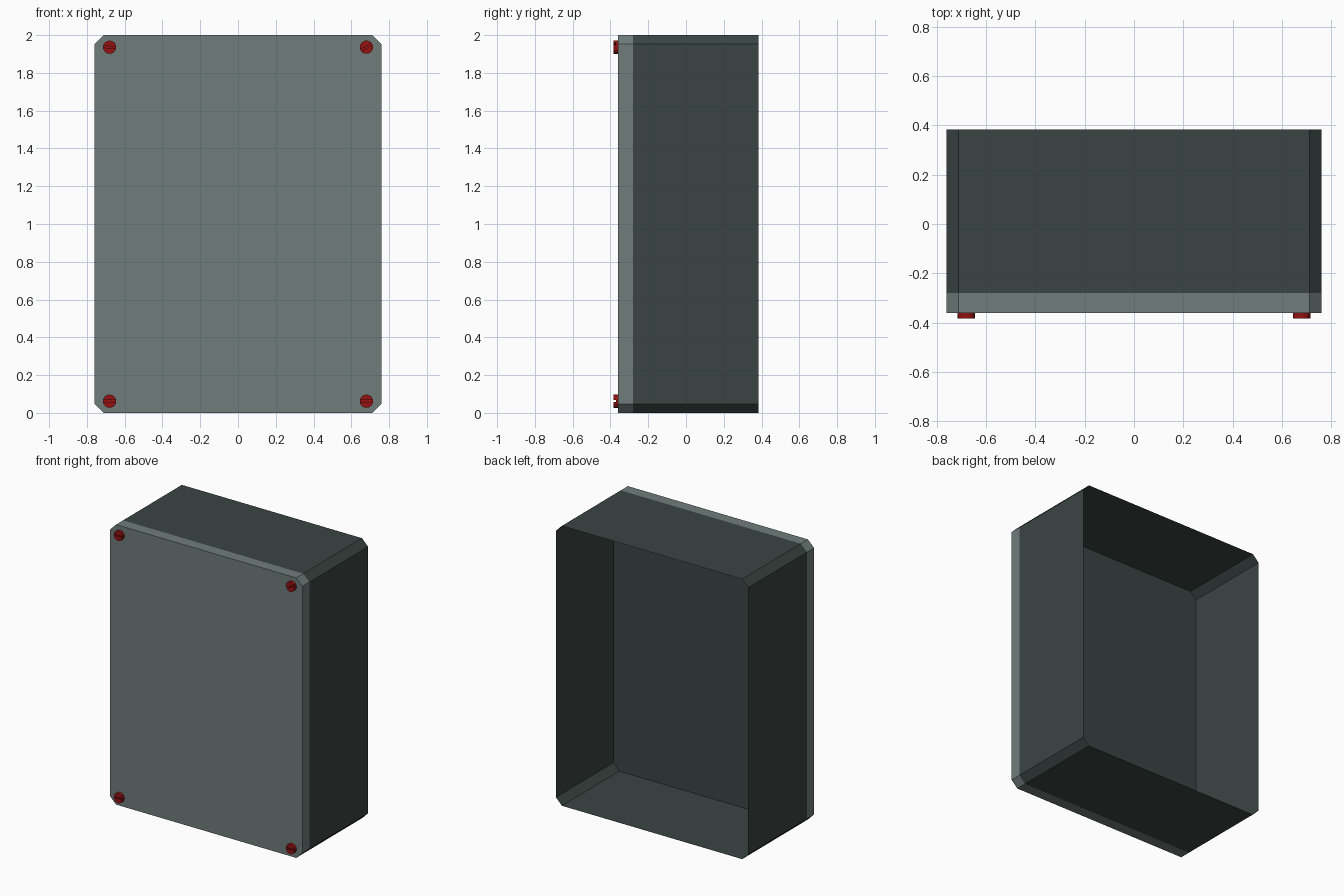
import bpy, bmesh, math
from mathutils import Vector

if "Cube" in bpy.data.objects:
    bpy.data.objects.remove(bpy.data.objects["Cube"])

W, H, BEV = 0.76, 2.0, 0.048
BACK, PLATE, SEAM, FRONT, TIP = 0.383, -0.265, -0.28, -0.36, -0.383


def material(name, rgb):
    m = bpy.data.materials.new(name)
    m.diffuse_color = (*rgb, 1)
    m.use_nodes = True
    m.node_tree.nodes["Principled BSDF"].inputs["Base Color"].default_value = m.diffuse_color
    return m


def finish(bm, name, mat):
    mesh = bpy.data.meshes.new(name)
    bm.to_mesh(mesh)
    bm.free()
    mesh.materials.append(mat)
    obj = bpy.data.objects.new(name, mesh)
    bpy.context.collection.objects.link(obj)
    return obj


def prism(bm, outline, y_front, y_back, front=True, back=True):
    """Sweep an (x, z) outline, anticlockwise from the front, along y."""
    a = [bm.verts.new((x, y_front, z)) for x, z in outline]
    b = [bm.verts.new((x, y_back, z)) for x, z in outline]
    for i in range(len(a)):
        j = (i + 1) % len(a)
        bm.faces.new((a[j], a[i], b[i], b[j]))
    if front:
        bm.faces.new(a)
    if back:
        bm.faces.new(b[::-1])
    return a, b


housing_mat = material("dark_slate", (0.042, 0.060, 0.056))
lid_mat = material("light_slate", (0.160, 0.205, 0.198))
screw_mat = material("red", (0.30, 0.006, 0.006))

# Rectangle with chamfered corners, shared by housing and lid
outline = [(-W + BEV, 0), (W - BEV, 0), (W, BEV), (W, H - BEV),
           (W - BEV, H), (-W + BEV, H), (-W, H - BEV), (-W, BEV)]

# Housing: thin-walled tray, open at the back
bm = bmesh.new()
prism(bm, outline, SEAM, BACK, front=False, back=False)
bm.faces.new([bm.verts.new((x, PLATE, z)) for x, z in outline])
finish(bm, "housing", housing_mat)

# Front lid
bm = bmesh.new()
prism(bm, outline, FRONT, SEAM)
finish(bm, "lid", lid_mat)

# Slotted corner screws: a base disc with two half-round lands
R, SLOT = 0.035, 0.005
start = math.asin(SLOT / R)
land = [(R * math.cos(t), R * math.sin(t)) for t in
        (start + (math.pi - 2 * start) * k / 8 for k in range(9))]
disc = [(R * math.cos(k * math.tau / 16), R * math.sin(k * math.tau / 16))
        for k in range(16)]


def place(points, angle, cx, cz):
    c, s = math.cos(angle), math.sin(angle)
    return [(cx + x * c - z * s, cz + x * s + z * c) for x, z in points]


for name, cx, cz, turn in (("bottom_left", -0.68, 0.062, 0.0),
                           ("bottom_right", 0.68, 0.062, 0.0),
                           ("top_left", -0.68, 1.936, -0.1),
                           ("top_right", 0.68, 1.936, 0.5)):
    bm = bmesh.new()
    prism(bm, place(disc, turn, cx, cz), TIP + 0.012, FRONT)
    for flip in (0, math.pi):
        prism(bm, place(land, turn + flip, cx, cz), TIP, TIP + 0.012)
    finish(bm, "screw_" + name, screw_mat)
